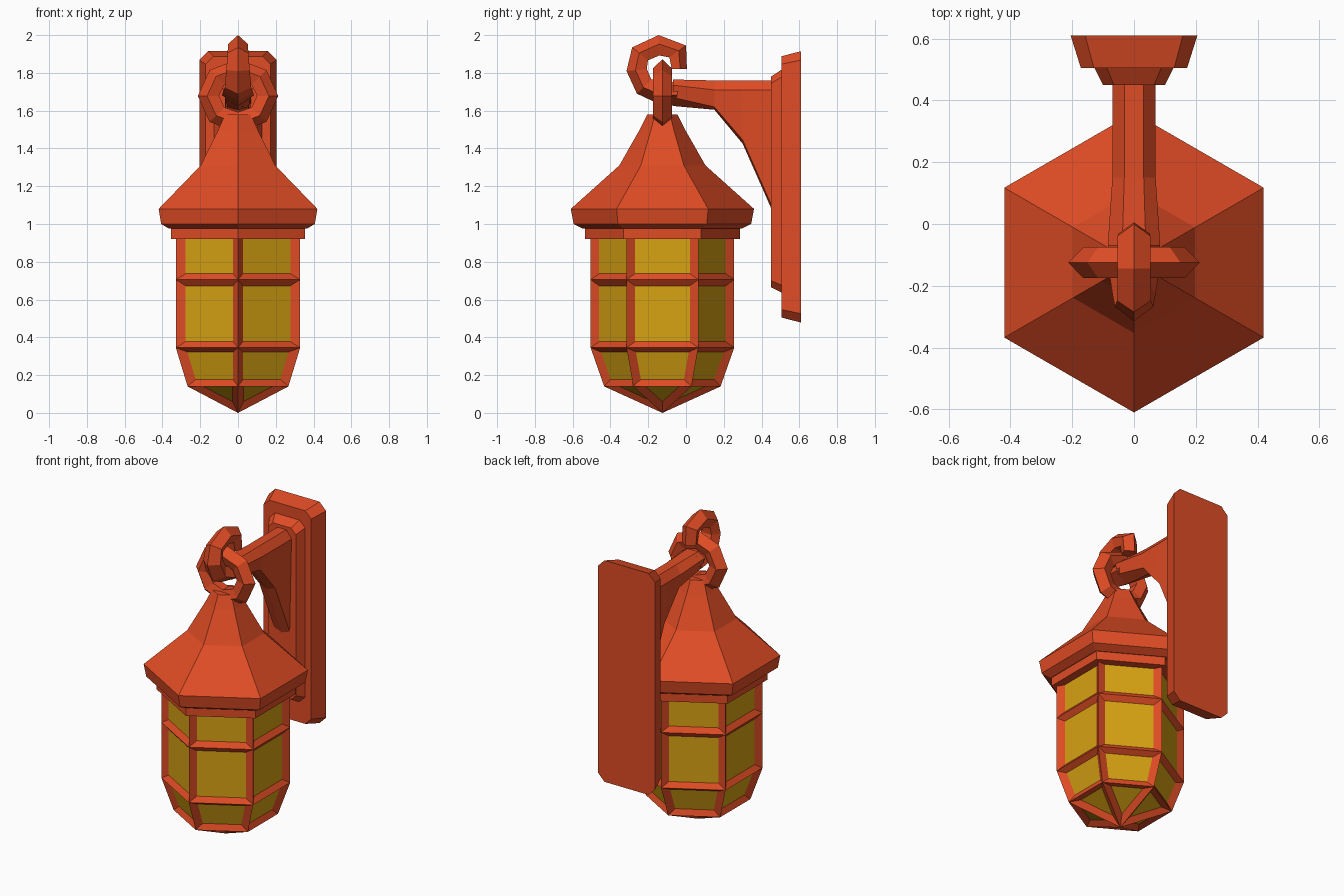
import bpy, bmesh
from math import sin, cos, pi, radians
from mathutils import Vector

cube = bpy.data.objects.get("Cube")
if cube:
    bpy.data.objects.remove(cube, do_unlink=True)

CENTRE_Y = -0.125   # lantern axis


def material(name, rgb):
    mat = bpy.data.materials.new(name)
    mat.use_nodes = True
    mat.diffuse_color = (*rgb, 1)
    mat.node_tree.nodes["Principled BSDF"].inputs["Base Color"].default_value = (*rgb, 1)
    return mat


orange = material("orange_metal", (0.74, 0.072, 0.018))
amber = material("amber_glass", (0.68, 0.36, 0.006))


def finish(name, bm, mats):
    bmesh.ops.remove_doubles(bm, verts=bm.verts[:], dist=0.0005)
    bmesh.ops.recalc_face_normals(bm, faces=bm.faces[:])
    mesh = bpy.data.meshes.new(name)
    bm.to_mesh(mesh)
    bm.free()
    for m in mats:
        mesh.materials.append(m)
    obj = bpy.data.objects.new(name, mesh)
    bpy.context.collection.objects.link(obj)
    return obj


def loft(name, sections, closed=False):
    """Skin a list of equal-length outlines; cap the ends unless closed."""
    bm = bmesh.new()
    rings = [[bm.verts.new(p) for p in s] for s in sections]
    n = len(rings[0])
    pairs = list(zip(rings, rings[1:])) + ([(rings[-1], rings[0])] if closed else [])
    for a, b in pairs:
        for i in range(n):
            j = (i + 1) % n
            bm.faces.new((a[i], a[j], b[j], b[i]))
    if not closed:
        bm.faces.new(rings[0])
        bm.faces.new(rings[-1])
    return finish(name, bm, [orange])


def hexagon(radius, z):
    return [Vector((radius * cos(radians(60 * k - 90)),
                    CENTRE_Y + radius * sin(radians(60 * k - 90)), z)) for k in range(6)]


def plate_outline(y, half_w, z0, z1, c):
    corners = [(half_w, z0 + c), (half_w, z1 - c), (half_w - c, z1), (c - half_w, z1),
               (-half_w, z1 - c), (-half_w, z0 + c), (c - half_w, z0), (half_w - c, z0)]
    return [(x, y, z) for x, z in corners]


# Roof and the collar under it
loft("roof", [hexagon(r, z) for r, z in
              [(0.42, 0.975), (0.47, 1.0), (0.485, 1.08), (0.228, 1.31), (0.12, 1.5), (0.08, 1.58)]])
loft("collar", [hexagon(0.41, 0.92), hexagon(0.41, 0.98)])

# Lantern cage: every panel has a sloping frame around recessed glass
bm = bmesh.new()
SIDE, RAIL, DEPTH = 0.045, 0.032, 0.026


def panel(outer, inner):
    o = [bm.verts.new(p) for p in outer]
    i = [bm.verts.new(p) for p in inner]
    n = len(o)
    for k in range(n):
        bm.faces.new((o[k], o[(k + 1) % n], i[(k + 1) % n], i[k]))
    bm.faces.new(i).material_index = 1


rows = [hexagon(r, z) for r, z in [(0.308, 0.14), (0.38, 0.345), (0.38, 0.705), (0.38, 0.96)]]
tip = Vector((0, CENTRE_Y, 0))
for k in range(6):
    j = (k + 1) % 6
    for low, high in zip(rows, rows[1:]):
        a, b, c, d = low[k], low[j], high[j], high[k]
        along = (b - a).normalized()
        up = (c + d - a - b).normalized()
        sink = along.cross(up) * -DEPTH
        side_l = (d - a).normalized() * RAIL
        side_r = (c - b).normalized() * RAIL
        panel([a, b, c, d],
              [a + along * SIDE + side_l + sink, b - along * SIDE + side_r + sink,
               c - along * SIDE - side_r + sink, d + along * SIDE - side_l + sink])
    # pointed base panel, shrunk about its incentre
    a, b = rows[0][k], rows[0][j]
    la, lb, lt = (b - tip).length, (a - tip).length, (a - b).length
    middle = (a * la + b * lb + tip * lt) / (la + lb + lt)
    sink = (a - tip).cross(b - tip).normalized() * DEPTH
    if sink.z < 0:
        sink = -sink
    panel([tip, b, a], [p.lerp(middle, 0.38) + sink for p in (tip, b, a)])
bm.faces.new([bm.verts.new(p) for p in rows[-1]])
finish("lantern_cage", bm, [orange, amber])

# Wall plate in two chamfered steps
loft("wall_plate", [plate_outline(0.61, 0.205, 0.478, 1.915, 0.047),
                    plate_outline(0.505, 0.172, 0.505, 1.888, 0.042)])
loft("wall_plate_step", [plate_outline(0.51, 0.13, 0.635, 1.82, 0.04),
                         plate_outline(0.45, 0.1, 0.665, 1.78, 0.035)])

# Bracket arm with a curved brace below
arm = []
for y, top, shoulder, low, bottom, w in [(0.47, 1.76, 1.71, 1.06, 1.04, 0.07),
                                         (0.30, 1.76, 1.71, 1.445, 1.425, 0.07),
                                         (0.15, 1.76, 1.71, 1.62, 1.605, 0.07),
                                         (-0.07, 1.765, 1.735, 1.67, 1.625, 0.085)]:
    arm.append([(w * 0.45, y, top), (w, y, shoulder), (w * 0.8, y, low), (0, y, bottom),
                (-w * 0.8, y, low), (-w, y, shoulder), (-w * 0.45, y, top)])
loft("bracket_arm", arm)

# Five-sided bar outline: (sideways, depth below the outer ridge)
BAR = [(0, 0), (1, 0.44), (0.6, 1), (-0.6, 1), (-1, 0.44)]

# Curled hook, following its outer ridge
ridge = [Vector(p) for p in [(-0.06, 1.625), (-0.175, 1.65), (-0.26, 1.69), (-0.315, 1.81),
                             (-0.285, 1.935), (-0.145, 2.0), (0.0, 1.945), (0.005, 1.82)]]
widths = [0.085, 0.08, 0.07, 0.062, 0.055, 0.053, 0.053, 0.05]
hook = []
for i, (p, w) in enumerate(zip(ridge, widths)):
    before = (p - ridge[max(i - 1, 0)]).normalized()
    after = (ridge[min(i + 1, len(ridge) - 1)] - p).normalized()
    t = (before + after).normalized()
    inward = Vector((t.y, -t.x))
    thick = 0.13 if i == 0 else 0.108
    if i == len(ridge) - 1:
        inward, thick = Vector((-1, 0)), 0.08
    hook.append([(s * w, p.x + inward.x * d * thick, p.y + inward.y * d * thick) for s, d in BAR])
loft("hook", hook)

# Hanging ring, octagonal
ring = []
for k in range(8):
    a = k * pi / 4
    ring.append([((0.213 - 0.112 * d) * cos(a), CENTRE_Y + 0.05 * s,
                  1.678 + (0.194 - 0.108 * d) * sin(a)) for s, d in BAR])
loft("hanging_ring", ring, closed=True)
